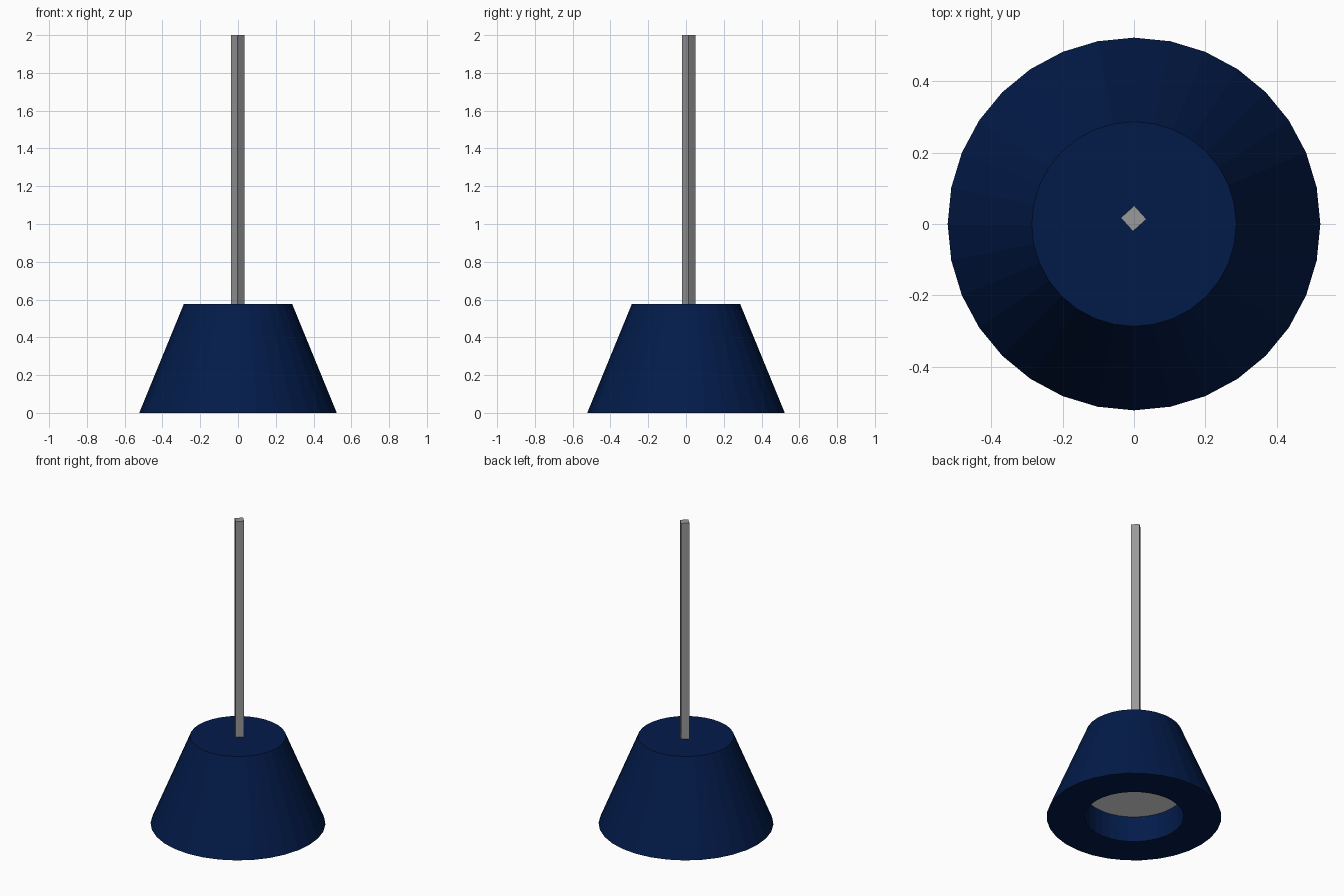
import bpy, bmesh, math

cube = bpy.data.objects.get("Cube")
if cube:
    bpy.data.objects.remove(cube, do_unlink=True)


def material(name, colour):
    mat = bpy.data.materials.new(name)
    mat.use_nodes = True
    mat.diffuse_color = colour
    mat.node_tree.nodes["Principled BSDF"].inputs["Base Color"].default_value = colour
    return mat


def lathe(name, rings, sides, mats, caps=(0, 0), centre=(0, 0), turn=0.0):
    """Join rings of (radius, z) with side faces and cap both ends."""
    bm = bmesh.new()
    loops = []
    for radius, z in rings:
        angles = [turn + 2 * math.pi * i / sides for i in range(sides)]
        loops.append([bm.verts.new((centre[0] + radius * math.cos(a),
                                    centre[1] + radius * math.sin(a), z)) for a in angles])
    for low, high in zip(loops, loops[1:]):
        for i in range(sides):
            j = (i + 1) % sides
            bm.faces.new((low[i], low[j], high[j], high[i]))
    bm.faces.new(loops[0][::-1]).material_index = caps[0]
    bm.faces.new(loops[-1]).material_index = caps[1]
    bmesh.ops.recalc_face_normals(bm, faces=bm.faces)
    mesh = bpy.data.meshes.new(name)
    bm.to_mesh(mesh)
    bm.free()
    for mat in mats:
        mesh.materials.append(mat)
    obj = bpy.data.objects.new(name, mesh)
    bpy.context.collection.objects.link(obj)
    return obj


navy = material("navy blue", (0.0008, 0.011, 0.068, 1))
grey = material("mid grey", (0.32, 0.32, 0.32, 1))
white = material("diffuser white", (0.77, 0.77, 0.77, 1))

# Shade with a round recess underneath, closed by a white diffuser disc
lathe("lamp_shade", [(0.297, 0.17), (0.297, 0), (0.523, 0), (0.287, 0.576)], 32,
      [navy, white], caps=(1, 0))

# Square hanging rod, set corner-on and slightly off centre
lathe("hanging_rod", [(0.036, 0.56), (0.036, 2)], 4, [grey],
      centre=(-0.001, 0.0155), turn=math.radians(-3))
